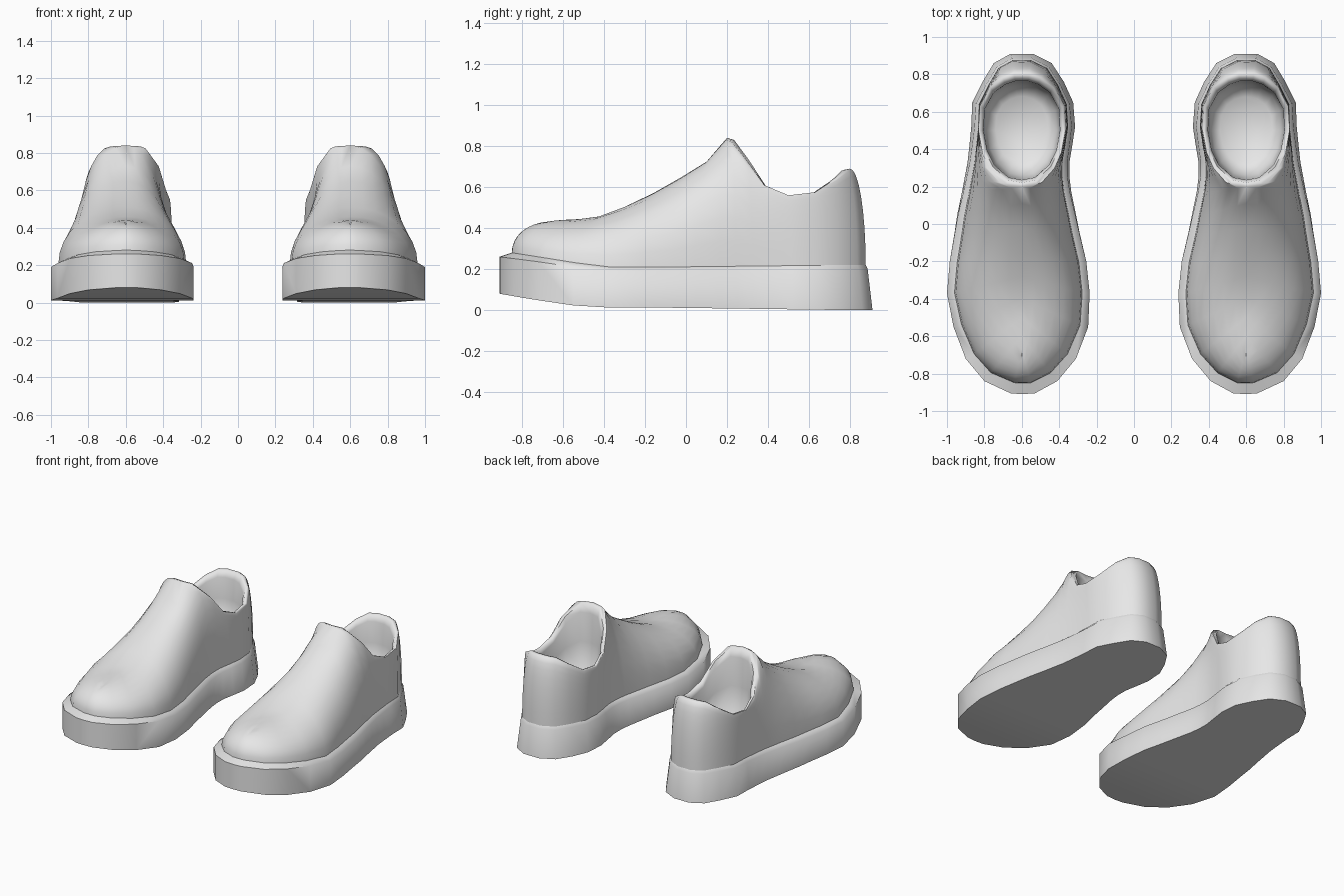
import bpy
import bmesh
from math import sin, cos, pi, radians
from mathutils import Vector

old = bpy.data.objects.get("Cube")
if old:
    bpy.data.objects.remove(old, do_unlink=True)

grey = bpy.data.materials.new("plain_grey")
grey.use_nodes = True
grey.diffuse_color = (0.8, 0.8, 0.8, 1)
grey.node_tree.nodes["Principled BSDF"].inputs["Base Color"].default_value = (0.8, 0.8, 0.8, 1)

# Stations from toe to heel: sole y, inner width, outer width,
# then the point each one rises to (instep ridge, later the collar): y, half width, z
STATIONS = [
    (-.91, 0, 0, -.7, 0, .42),
    (-.905, .07, .06, -.67, 0, .43),
    (-.84, .19, .2, -.6, 0, .44),
    (-.72, .29, .3, -.5, 0, .445),
    (-.55, .355, .365, -.4, 0, .46),
    (-.37, .363, .4, -.28, 0, .51),
    (-.2, .345, .385, -.16, 0, .57),
    (-.05, .31, .36, -.02, 0, .65),
    (.05, .29, .345, .11, 0, .73),
    (.17, .265, .32, .2, 0, .84),
    (.25, .255, .305, .215, .08, .835),
    (.33, .255, .29, .29, .165, .74),
    (.42, .27, .28, .38, .21, .61),
    (.52, .285, .27, .5, .232, .56),
    (.65, .275, .265, .63, .225, .575),
    (.76, .225, .21, .73, .17, .64),
    (.86, .16, .15, .78, .1, .685),
    (.91, .06, .06, .8, .04, .69),
    (.91, 0, 0, .8, 0, .69),
]
LAST = len(STATIONS) - 1
COLLAR = 9          # station where the collar opening begins
SHOE_X = 0.6
ARC_STEPS = 8


def clamp(v):
    return max(0.0, min(1.0, v))


def toe(y):
    return clamp((-.45 - y) / .46)


def heel(y):
    return clamp((y + .1) / .9)


# Closed loops: inner side toe to heel, then outer side back to the toe
outline, crest = [], []
for i in list(range(LAST + 1)) + list(range(LAST - 1, 0, -1)):
    inner_side = len(outline) <= LAST
    y, w_in, w_out, ty, tw, tz = STATIONS[i]
    outline.append(Vector((-w_in if inner_side else w_out, y, 0)))
    crest.append(Vector((-tw if inner_side else tw, ty, tz)))
COUNT = len(outline)


def outline_ring(inset, height):
    """Sole outline moved inward by inset(y) and lifted to height(y)."""
    ring = []
    for i, p in enumerate(outline):
        t = (outline[(i + 1) % COUNT] - outline[i - 1]).normalized()
        q = p + Vector((t.y, -t.x, 0)) * inset(p.y)
        q.z = height(p.y)
        ring.append(q)
    return ring


def sole_top(y):
    return .19 + .07 * toe(y) ** .8 + .01 * heel(y)


bottom = outline_ring(lambda y: 0, lambda y: .012 + .068 * toe(y) ** 1.2 - .012 * heel(y))
edge = outline_ring(lambda y: .025 * heel(y), sole_top)
base = outline_ring(lambda y: .04 + .02 * toe(y) - .005 * heel(y), lambda y: sole_top(y) + .02)


def bridge(bm, rings):
    """Join closed rings with quads, facing outward."""
    loops = [[bm.verts.new(p) for p in ring] for ring in rings]
    for lo, hi in zip(loops, loops[1:]):
        for i in range(len(lo)):
            j = (i + 1) % len(lo)
            bm.faces.new((lo[i], hi[i], hi[j], lo[j]))
    return loops


def finish(bm, name, side):
    bmesh.ops.remove_doubles(bm, verts=bm.verts, dist=.0005)
    for v in bm.verts:
        v.co.x = side * (v.co.x + SHOE_X)
    if side < 0:
        bmesh.ops.reverse_faces(bm, faces=bm.faces)
    mesh = bpy.data.meshes.new(name)
    bm.to_mesh(mesh)
    bm.free()
    mesh.materials.append(grey)
    obj = bpy.data.objects.new(name, mesh)
    bpy.context.collection.objects.link(obj)
    bpy.ops.object.select_all(action="DESELECT")
    obj.select_set(True)
    bpy.context.view_layer.objects.active = obj
    bpy.ops.object.shade_smooth_by_angle(angle=radians(65))


def build_sole(name, side):
    bm = bmesh.new()
    low = bridge(bm, [bottom, edge, base])[0]
    # Tread: strips across the foot
    for i in range(LAST):
        a, b = low[i], low[i + 1]
        c, d = low[-i - 1], low[-i % COUNT]
        corners = list(dict.fromkeys((a, b, c, d)))
        bm.faces.new(corners)
    finish(bm, name, side)


def build_upper(name, side):
    bm = bmesh.new()
    # Outer shell: quarter-ellipse arcs from the sole to the crest
    rings = []
    for k in range(ARC_STEPS + 1):
        a = pi / 2 * k / ARC_STEPS
        ring = []
        for p, t in zip(base, crest):
            q = p.lerp(t, 1 - cos(a))
            q.z = p.z + (t.z - p.z) * sin(a)
            ring.append(q)
        rings.append(ring)
    bridge(bm, rings)
    # Lining: collar rolls inward and drops to a rounded footbed
    collar = crest[COLLAR:COUNT - COLLAR]
    middle = Vector((0, .5, .29))
    lining = [collar]
    for scale, drop in ((.93, .01), (.88, .12), (.87, .5), (.8, .85), (.6, .98)):
        ring = []
        for p in collar:
            q = middle.lerp(p, scale)
            q.z = p.z + (middle.z - p.z) * drop
            ring.append(q)
        lining.append(ring)
    floor = bridge(bm, lining)[-1]
    bm.faces.new(floor[::-1])
    finish(bm, name, side)


for label, side in (("left", 1), ("right", -1)):
    build_sole(label + "_sole", side)
    build_upper(label + "_upper", side)
